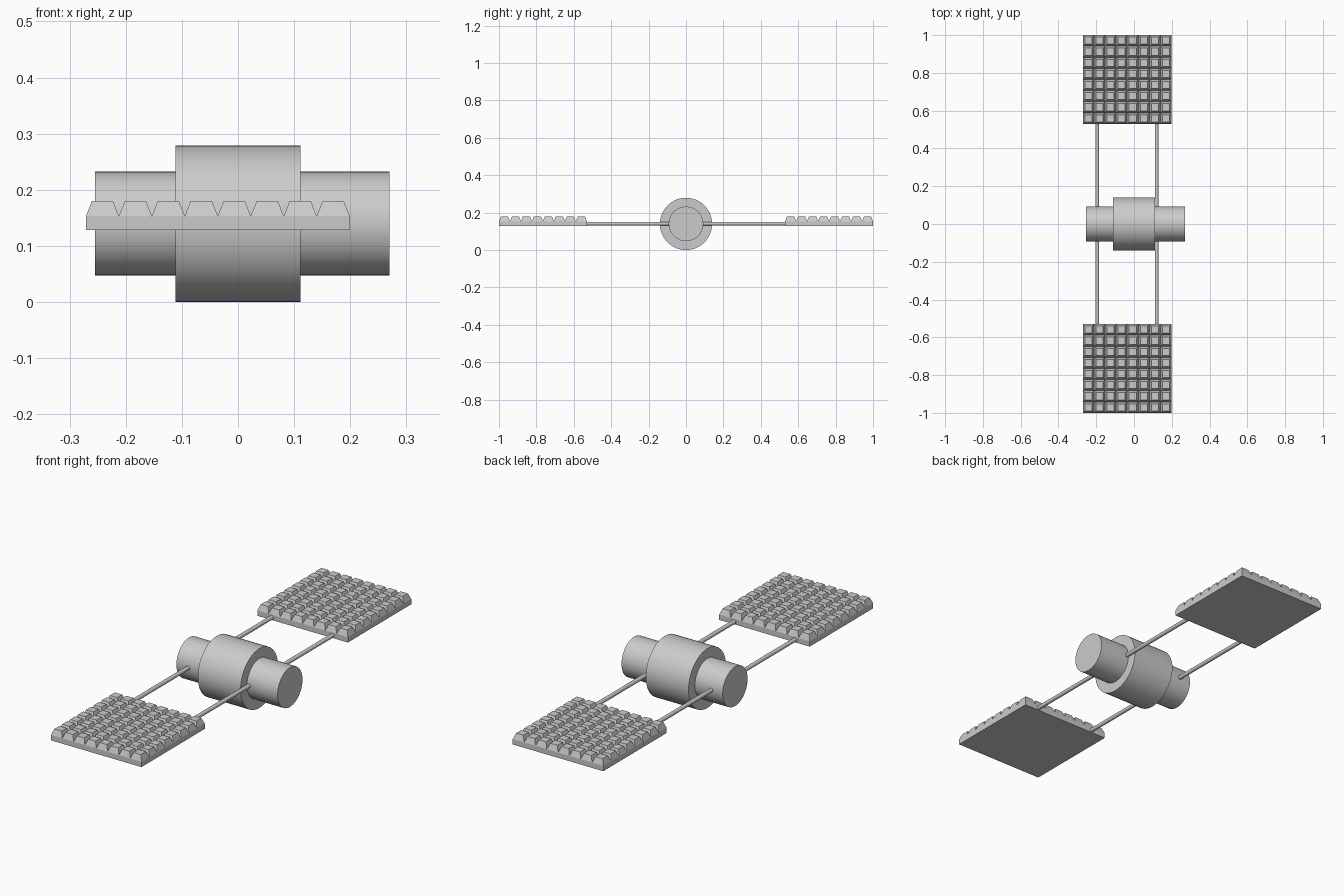
import bpy, bmesh, math
from mathutils import Matrix

if "Cube" in bpy.data.objects:
    bpy.data.objects.remove(bpy.data.objects["Cube"])

grey = bpy.data.materials.new("light grey")
grey.diffuse_color = (0.6, 0.6, 0.6, 1)
grey.use_nodes = True
grey.node_tree.nodes["Principled BSDF"].inputs["Base Color"].default_value = grey.diffuse_color

AXIS_Z = 0.14


def finish(name, bm, smooth=False):
    bmesh.ops.recalc_face_normals(bm, faces=bm.faces)
    me = bpy.data.meshes.new(name)
    bm.to_mesh(me)
    bm.free()
    me.materials.append(grey)
    ob = bpy.data.objects.new(name, me)
    bpy.context.collection.objects.link(ob)
    if smooth:
        bpy.ops.object.select_all(action='DESELECT')
        ob.select_set(True)
        bpy.context.view_layer.objects.active = ob
        bpy.ops.object.shade_smooth_by_angle(angle=math.radians(35))
    return ob


def cylinder(name, centre, radius, length, axis, sides):
    rot = Matrix.Rotation(math.pi / 2, 4, 'Y' if axis == 'X' else 'X')
    bm = bmesh.new()
    bmesh.ops.create_cone(bm, cap_ends=True, segments=sides, radius1=radius,
                          radius2=radius, depth=length,
                          matrix=Matrix.Translation(centre) @ rot)
    return finish(name, bm, True)


def panel(name, x0, y0, size, n=8):
    """Slab whose top is a grid of bevelled square tiles."""
    z0, z1, z2, inset = 0.128, 0.153, 0.18, 0.0105
    step = size / n
    bm = bmesh.new()
    for i in range(n):
        for j in range(n):
            xa, ya = x0 + i * step, y0 + j * step
            xb, yb = xa + step, ya + step

            def ring(d, z):
                return [bm.verts.new(p) for p in ((xa + d, ya + d, z), (xb - d, ya + d, z),
                                                  (xb - d, yb - d, z), (xa + d, yb - d, z))]
            low, top = ring(0, z1), ring(inset, z2)
            bm.faces.new(top)
            for k in range(4):
                m = (k + 1) % 4
                bm.faces.new((low[k], low[m], top[m], top[k]))
    bmesh.ops.remove_doubles(bm, verts=bm.verts, dist=0.0005)
    # slab walls and underside, pulled down from the rim of the tile grid
    rim = [e for e in bm.edges if e.is_boundary]
    out = bmesh.ops.extrude_edge_only(bm, edges=rim)["geom"]
    for v in out:
        if isinstance(v, bmesh.types.BMVert):
            v.co.z = z0
    bmesh.ops.holes_fill(bm, edges=[e for e in bm.edges if e.is_boundary], sides=0)
    return finish(name, bm)


# Central body
cylinder("body_drum", (0, 0, 0.1395), 0.1395, 0.222, 'X', 48)
cylinder("body_core", (0.0075, 0, AXIS_Z), 0.0925, 0.525, 'X', 48)

# Support rods running through the body to both panels
for name, x in (("left_rod", -0.195), ("right_rod", 0.12)):
    cylinder(name, (x, 0, 0.141), 0.0095, 1.08, 'Y', 16)

# Tiled panels
panel("back_panel", -0.271, 0.53, 0.47)
panel("front_panel", -0.271, -1.0, 0.47)
